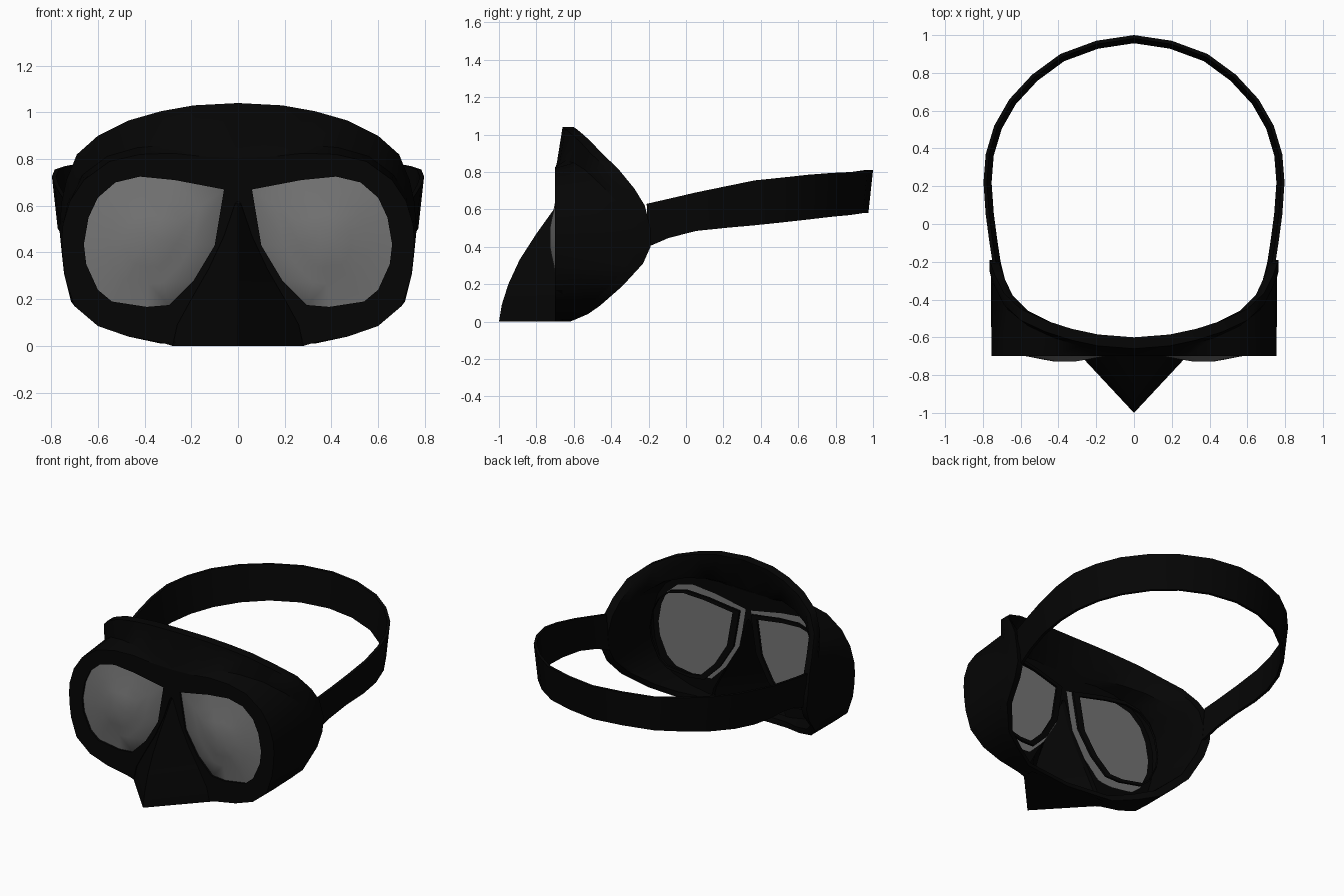
import bpy, bmesh, math
from mathutils import Vector

cube = bpy.data.objects.get("Cube")
if cube:
    bpy.data.objects.remove(cube, do_unlink=True)


def material(name, value):
    mat = bpy.data.materials.new(name)
    mat.use_nodes = True
    colour = (value, value, value, 1)
    mat.diffuse_color = colour
    mat.node_tree.nodes["Principled BSDF"].inputs["Base Color"].default_value = colour
    return mat


rubber = material("black rubber", 0.0015)
glass = material("grey glass", 0.175)


def add_object(name, mesh, mat, angle=40):
    obj = bpy.data.objects.new(name, mesh)
    bpy.context.collection.objects.link(obj)
    mesh.materials.clear()
    mesh.materials.append(mat)
    bpy.ops.object.select_all(action="DESELECT")
    obj.select_set(True)
    bpy.context.view_layer.objects.active = obj
    bpy.ops.object.shade_smooth_by_angle(angle=math.radians(angle))
    return obj


def loft(name, loops, mat, around=True, along=False, caps=False, angle=40):
    """Join equal rings of points with quads."""
    bm = bmesh.new()
    rings = [[bm.verts.new(p) for p in loop] for loop in loops]
    pairs = list(zip(rings, rings[1:]))
    if along:
        pairs.append((rings[-1], rings[0]))
    for a, b in pairs:
        count = len(a)
        for i in range(count if around else count - 1):
            j = (i + 1) % count
            bm.faces.new((a[i], a[j], b[j], b[i]))
    if caps:
        bm.faces.new(rings[0])
        bm.faces.new(rings[-1])
    bmesh.ops.recalc_face_normals(bm, faces=bm.faces)
    mesh = bpy.data.meshes.new(name)
    bm.to_mesh(mesh)
    bm.free()
    return add_object(name, mesh, mat, angle)


def mirrored(half):
    """Close a half outline that starts and ends on the centre line."""
    return list(half) + [(-p[0], *p[1:]) for p in reversed(half[1:-1])]


def scaled(points, factor, centre):
    cx, cz = centre
    return [(cx + (x - cx) * factor, cz + (z - cz) * factor) for x, z in points]


def at_depth(points, y):
    return [(x, y, z) for x, z in points]


# Half outlines, from top centre to bottom centre
front_half = [(0, .805), (.14, .81), (.28, .825), (.42, .82), (.55, .79), (.66, .71),
              (.72, .62), (.75, .52), (.755, .45), (.75, .37), (.74, .29), (.7, .17),
              (.6, .085), (.47, .04), (.33, .015), (0, 0)]
# Face seal edge as x, z, y
rim_half = [(0, 1.04, -.6), (.19, 1.03, -.585), (.33, 1.005, -.555), (.47, .965, -.51),
            (.6, .9, -.45), (.69, .82, -.365), (.735, .71, -.275), (.755, .62, -.22),
            (.765, .5, -.19), (.755, .4, -.19), (.745, .31, -.23), (.715, .19, -.34),
            (.6, .085, -.46), (.47, .04, -.525), (.33, .01, -.595), (0, 0, -.62)]
# Nose pocket sections: half width, ridge depth, height
nose = [(.28, -1, 0), (.26, -.985, .09), (.2, -.95, .2), (.125, -.89, .33),
        (.06, -.8, .47), (.012, -.7, .61)]
lens = [(.06, .67), (.1, .43), (.19, .28), (.295, .175), (.39, .167), (.54, .19),
        (.6, .24), (.65, .35), (.66, .435), (.64, .55), (.6, .635), (.525, .7),
        (.42, .725), (.27, .71)]

# Rubber skirt: hollow wall running back from the frame, then a flared face seal
front = mirrored(front_half)
rim = mirrored(rim_half)
middle = (0, .5)
rim_inner = scaled([(x, z) for x, z, y in rim], .935, middle)
neck = [(a + (x - a) * .2, b + (z - b) * .2) for (a, b), (x, z, y) in zip(front, rim)]
neck_inner = scaled(neck, .93, middle)
skirt = [
    at_depth(front, -.7),
    [(p[0], r[2] - .09, p[1]) for p, r in zip(neck, rim)],
    [(x, y - .06, z) for x, z, y in rim],
    [(x, y, z) for x, z, y in rim],
    [(p[0], r[2] - .01, p[1]) for p, r in zip(rim_inner, rim)],
    [(p[0], r[2] - .06, p[1]) for p, r in zip(neck_inner, rim)],
    at_depth(scaled(front, .93, middle), -.67),
]
loft("skirt", skirt, rubber, along=True)

# Front frame: flat plate with a nose arch and two lens openings
arch = [(w, z) for w, y, z in nose] + [(0, .62)]
frame_outline = mirrored(front_half[:-1] + arch)
curve = bpy.data.curves.new("frame_profile", "CURVE")
curve.dimensions = "2D"
curve.fill_mode = "BOTH"
curve.extrude = .02
for outline in (frame_outline, lens, [(-x, z) for x, z in lens]):
    spline = curve.splines.new("POLY")
    spline.points.add(len(outline) - 1)
    for point, (x, z) in zip(spline.points, outline):
        point.co = (x, z, 0, 1)
    spline.use_cyclic_u = True
profile = bpy.data.objects.new("frame_profile", curve)
bpy.context.collection.objects.link(profile)
bpy.context.view_layer.update()
graph = bpy.context.evaluated_depsgraph_get()
frame_mesh = bpy.data.meshes.new_from_object(profile.evaluated_get(graph))
bpy.data.objects.remove(profile, do_unlink=True)
frame = add_object("front_frame", frame_mesh, rubber, 30)
frame.rotation_euler.x = math.radians(90)
frame.location.y = -.68

# Domed lenses, each with a retaining ring that slants back along the face
dome_centre = (.37, .45)
ring_centre = (.64, .45)
for side, sign in (("left", 1), ("right", -1)):
    def flip(loop):
        return [(sign * x, y, z) for x, y, z in loop]

    dome = [at_depth(scaled(lens, 1.07, ring_centre), -.656)]
    for factor, y in ((1.01, -.686), (.65, -.702), (.4, -.717), (.2, -.727)):
        dome.append(at_depth(scaled(lens, factor, dome_centre), y))
    loft(side + "_lens", [flip(loop) for loop in dome], glass, caps=True)
    ring = [[(x, y + .1 * x, z) for x, z in scaled(lens, factor, ring_centre)]
            for factor, y in ((.95, -.64), (.95, -.625), (1.03, -.625), (1.03, -.64))]
    loft(side + "_lens_ring", [flip(loop) for loop in ring], rubber, along=True)

# Nose pocket: two walls meeting on a curved ridge, with a flat floor
walls = [[(-w, -.69, z), (0, y, z), (w, -.69, z)] for w, y, z in nose]
loft("nose_pocket", walls, rubber, around=False, angle=30)
width, tip, base = nose[0]
floor = [[(-width, -.62, base), (0, -.62, base), (width, -.62, base)],
         [(-width, -.7, base), (0, tip, base), (width, -.7, base)]]
loft("nose_floor", floor, rubber, around=False)

# Head strap: a leaning band swept around the back, as x, y, top height, width
strap_half = [(0, 1, .81, .23), (.2, .97, .81, .23), (.39, .9, .8, .23),
              (.54, .79, .795, .235), (.66, .66, .785, .24), (.74, .52, .77, .24),
              (.785, .37, .755, .24), (.797, .22, .725, .223), (.785, .05, .69, .205),
              (.765, -.1, .655, .208), (.748, -.21, .63, .23)]
path = strap_half[::-1] + [(-p[0], *p[1:]) for p in strap_half[1:]]
points = [Vector(p[:3]) for p in path]
sections = []
for i, p in enumerate(points):
    along = points[min(i + 1, len(points) - 1)] - points[max(i - 1, 0)]
    inward = Vector((-along.y, along.x, 0)).normalized()
    low = p + inward * .025 - Vector((0, 0, path[i][3]))
    sections.append([p, p + inward * .018, low + inward * .018, low])
loft("head_strap", sections, rubber, caps=True)
